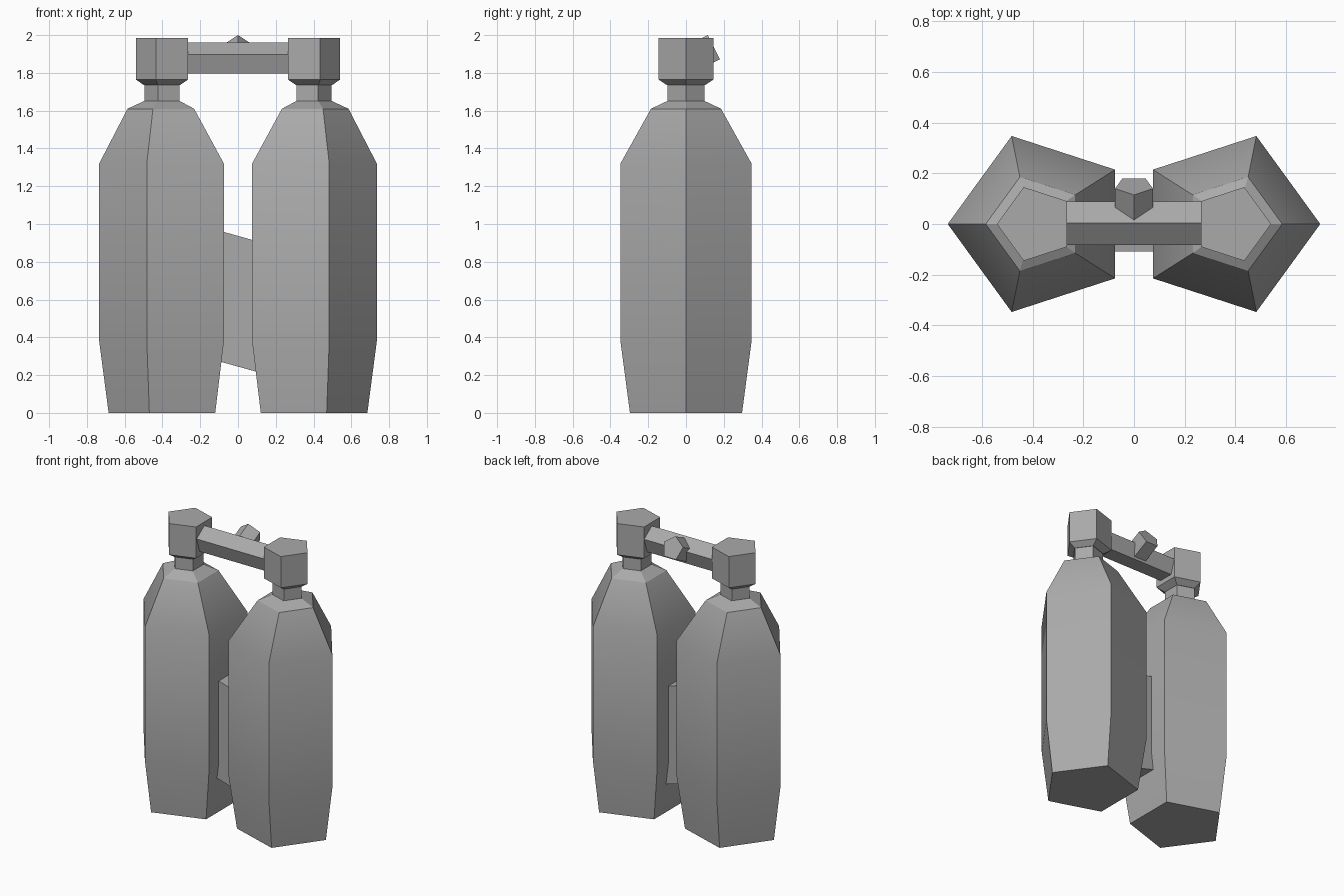
import bpy, bmesh, math
from mathutils import Matrix, Vector

if "Cube" in bpy.data.objects:
    bpy.data.objects.remove(bpy.data.objects["Cube"])

GREY = bpy.data.materials.new("plain_grey")
GREY.diffuse_color = (0.4, 0.4, 0.4, 1.0)
GREY.use_nodes = True
GREY.node_tree.nodes["Principled BSDF"].inputs["Base Color"].default_value = GREY.diffuse_color


def finish(name, bm):
    bmesh.ops.recalc_face_normals(bm, faces=bm.faces)
    mesh = bpy.data.meshes.new(name)
    bm.to_mesh(mesh)
    bm.free()
    mesh.materials.append(GREY)
    obj = bpy.data.objects.new(name, mesh)
    bpy.context.collection.objects.link(obj)
    bpy.ops.object.select_all(action='DESELECT')
    obj.select_set(True)
    bpy.context.view_layer.objects.active = obj
    bpy.ops.object.shade_smooth_by_angle(angle=math.radians(30))
    return obj


def pentagon_loft(name, rings, matrix=Matrix(), side=1):
    """Five-sided loft; each ring is (centre x, radius, height)."""
    bm = bmesh.new()
    loops = []
    for cx, r, z in rings:
        loop = []
        for i in range(5):
            a = math.tau * i / 5
            p = matrix @ Vector((side * (cx + r * math.cos(a)), r * math.sin(a), z))
            loop.append(bm.verts.new(p))
        loops.append(loop)
    for lo, hi in zip(loops, loops[1:]):
        for i in range(5):
            j = (i + 1) % 5
            bm.faces.new((lo[i], lo[j], hi[j], hi[i]))
    bm.faces.new(loops[0][::-1])
    bm.faces.new(loops[-1])
    return finish(name, bm)


def frame(x, y, z, origin):
    """Matrix whose columns are the given local axes."""
    m = Matrix((x, y, z)).transposed().to_4x4()
    m.translation = origin
    return m


# Tanks with neck and valve cap, mirrored left and right
tank = [(0.373, 0.312, 0), (0.37, 0.365, 0.38), (0.37, 0.365, 1.32),
        (0.39, 0.195, 1.61), (0.393, 0.102, 1.652), (0.393, 0.102, 1.735)]
cap = [(0.393, 0.105, 1.735), (0.388, 0.153, 1.765), (0.388, 0.153, 1.985)]
for label, side in (("left", -1), ("right", 1)):
    pentagon_loft(label + "_tank", tank, side=side)
    pentagon_loft(label + "_valve_cap", cap, side=side)

# Crossbar between the caps, one ridge pointing up
pentagon_loft("crossbar", [(0, 0.09, -0.272), (0, 0.09, 0.272)],
              frame((0, 0, 1), (0, -1, 0), (1, 0, 0), (0, 0.003, 1.87)))

# Knob leaning up and back out of the crossbar
axis = Vector((0, 0.894, 0.447))
up = Vector((0, -0.447, 0.894))
tip = Vector((0, 0.115, 2.0)) - up * 0.079
pentagon_loft("knob", [(0, 0.079, -0.14), (0, 0.079, 0)],
              frame(up, axis.cross(up), axis, tip))

# Slanted connecting plate between the tanks
bm = bmesh.new()
bmesh.ops.create_cube(bm, size=1)
for v in bm.verts:
    x = v.co.x * 0.3
    v.co = (x, v.co.y * 0.196 - 0.01, 0.591 + v.co.z * 0.692 - 0.28 * x)
finish("connecting_plate", bm)
